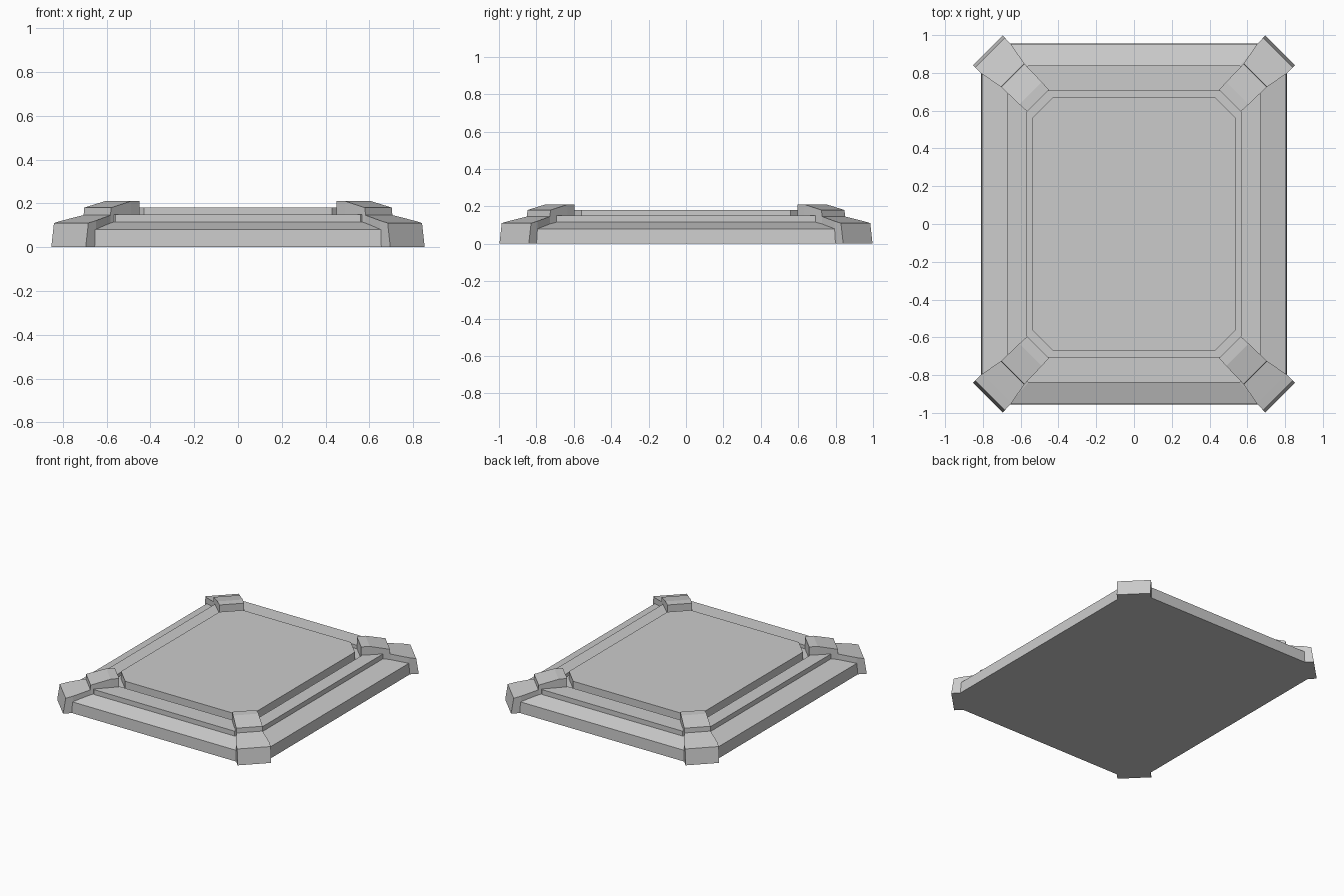
import bpy, bmesh
from math import sqrt

if "Cube" in bpy.data.objects:
    bpy.data.objects.remove(bpy.data.objects["Cube"])


def loft(name, rings):
    """Skin a list of equal-length closed rings and cap both ends."""
    bm = bmesh.new()
    loops = [[bm.verts.new(p) for p in ring] for ring in rings]
    n = len(loops[0])
    for a, b in zip(loops, loops[1:]):
        for i in range(n):
            j = (i + 1) % n
            bm.faces.new((a[i], a[j], b[j], b[i]))
    bm.faces.new(loops[0][::-1])
    bm.faces.new(loops[-1])
    bmesh.ops.recalc_face_normals(bm, faces=bm.faces[:])
    mesh = bpy.data.meshes.new(name)
    bm.to_mesh(mesh)
    bm.free()
    ob = bpy.data.objects.new(name, mesh)
    bpy.context.collection.objects.link(ob)
    return ob


def octagon(x, y, cut, z):
    """Rectangle of half-size x, y with corners cut off."""
    return [(x, y - cut, z), (x - cut, y, z), (cut - x, y, z), (-x, y - cut, z),
            (-x, cut - y, z), (cut - x, -y, z), (x - cut, -y, z), (x, cut - y, z)]


# Stepped base slab: wall, slope, ledge, groove and raised centre panel
base_profile = [
    (0.81, 0.955, 0.145, 0.0), (0.805, 0.953, 0.145, 0.08),
    (0.67, 0.84, 0.11, 0.115), (0.67, 0.84, 0.11, 0.15),
    (0.57, 0.705, 0.115, 0.15), (0.57, 0.705, 0.115, 0.125),
    (0.54, 0.67, 0.11, 0.125), (0.54, 0.67, 0.11, 0.18),
]
loft("stepped_base", [octagon(*p) for p in base_profile])

# Diagonal corner brackets: (foot distance, top distance, half width, top height)
stations = [
    (1.197, 1.18, 0.111, 0.11), (1.13, 1.13, 0.110, 0.121),
    (1.012, 1.012, 0.087, 0.146), (1.01, 1.01, 0.087, 0.18),
    (0.877, 0.877, 0.084, 0.21), (0.82, 0.82, 0.081, 0.21),
]


def corner_point(u, v, z, sx, sy):
    """Point u along and v across the corner diagonal."""
    return (sx * ((u - v) / sqrt(2) - 0.0725), sy * ((u + v) / sqrt(2) + 0.0725), z)


for sx, side in ((-1, "left"), (1, "right")):
    for sy, end in ((-1, "front"), (1, "back")):
        rings = []
        for foot, top, w, z in stations:
            rings.append([corner_point(u, v, h, sx, sy) for u, v, h in
                          ((foot, -w, 0), (foot, w, 0), (top, w, z), (top, -w, z))])
        loft(f"{end}_{side}_corner_bracket", rings)
